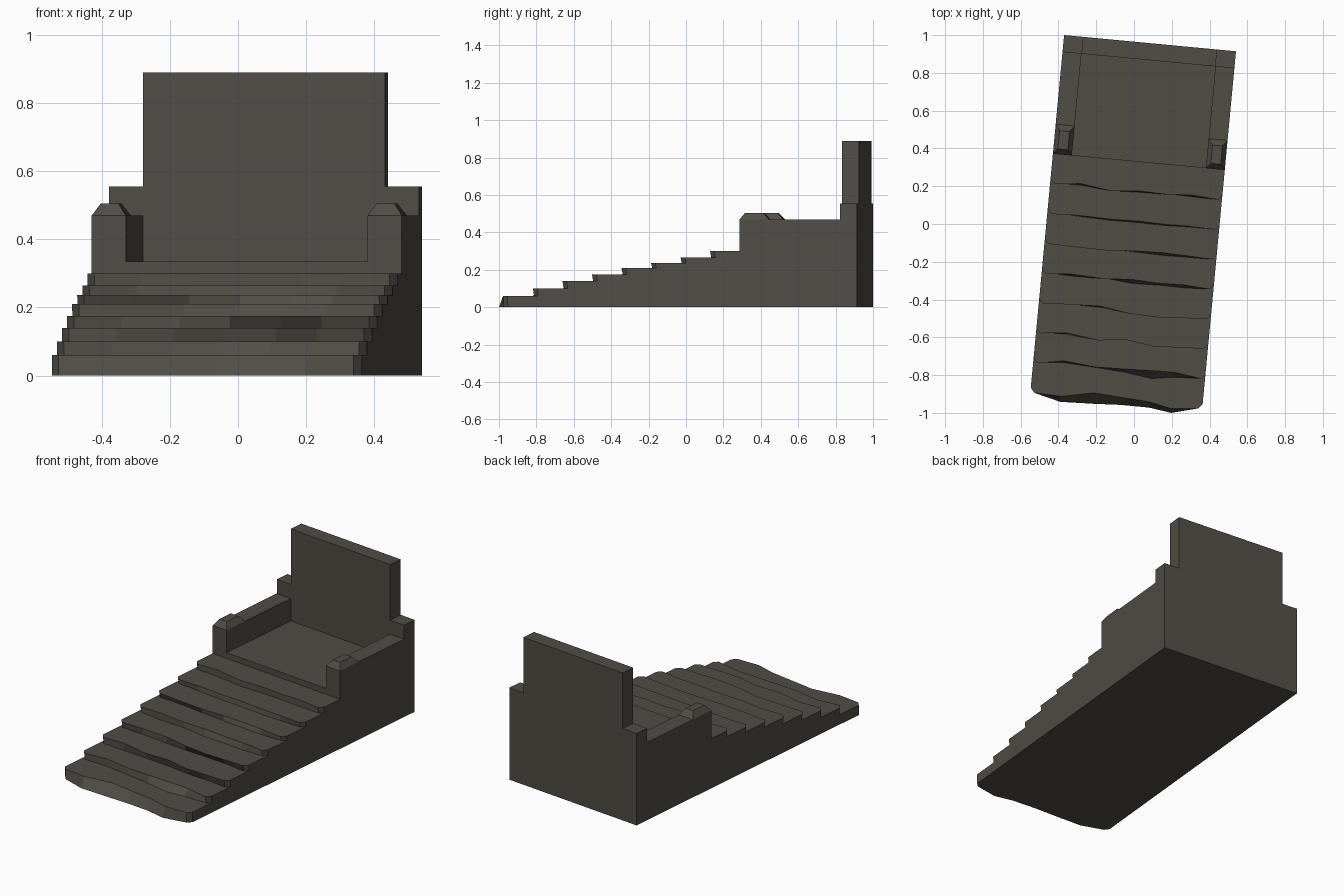
import bpy, bmesh, math

if "Cube" in bpy.data.objects:
    bpy.data.objects.remove(bpy.data.objects["Cube"])

ROT = math.radians(-5.4)      # whole model is turned slightly about z
UL, UR = -0.4625, 0.4515      # outer sides
IL, IR = -0.362, 0.351        # inner sides of the arms
VF, VW, VB = 0.33, 0.871, 0.961  # seat front, back wall front, rear

stone = bpy.data.materials.new("dark stone")
stone.diffuse_color = (0.082, 0.074, 0.061, 1)
stone.use_nodes = True
stone.node_tree.nodes["Principled BSDF"].inputs["Base Color"].default_value = stone.diffuse_color


def make(name, bm):
    bmesh.ops.recalc_face_normals(bm, faces=bm.faces)
    me = bpy.data.meshes.new(name)
    bm.to_mesh(me)
    bm.free()
    me.materials.append(stone)
    ob = bpy.data.objects.new(name, me)
    ob.rotation_euler[2] = ROT
    bpy.context.collection.objects.link(ob)
    return ob


def loft(name, a, b):
    """Closed solid between two matching outlines."""
    bm = bmesh.new()
    va = [bm.verts.new(p) for p in a]
    vb = [bm.verts.new(p) for p in b]
    n = len(a)
    bm.faces.new(va)
    bm.faces.new(vb[::-1])
    for i in range(n):
        j = (i + 1) % n
        bm.faces.new((va[i], vb[i], vb[j], va[j]))
    return make(name, bm)


def extrude_y(name, prof, y0, y1):
    return loft(name, [(x, y0, z) for x, z in prof], [(x, y1, z) for x, z in prof])


# seat with both arms (U profile)
extrude_y("seat_and_arms", [(UL, 0), (UR, 0), (UR, .47), (IR, .47), (IR, .335),
                            (IL, .335), (IL, .47), (UL, .47)], VF, VW)
# stepped backrest
extrude_y("backrest", [(UL, 0), (UR, 0), (UR, .555), (IR, .555), (IR, .89),
                       (IL, .89), (IL, .555), (UL, .555)], VW, VB)


# bevelled caps on the arm fronts
def rect(x0, x1, y0, y1, z):
    return [(x0, y0, z), (x1, y0, z), (x1, y1, z), (x0, y1, z)]


for side, x0, x1 in (("left", UL, IL), ("right", IR, UR)):
    loft(side + "_arm_cap", rect(x0, x1, VF, .487, .47),
         rect(x0 + .024, x1 - .024, VF + .028, .455, .505))

# staircase with worn, uneven step fronts
tops = [.06, .10, .14, .175, .21, .237, .265, .30]
cols = [UL, -.44, -.30, -.13, .02, .17, .29, .43, UR]
# edge wear per step: lower edge, upper edge
wear = [
    ((-34, -28, -20, -20, -37), (-5, 30, 20, 10, -15)),
    ((10, 0, -10, -30, -12), (25, 8, 12, 18, 20)),
    ((2, 5, 6, -2, 4), (16, -8, 8, -14, -6)),
    ((4, 2, 0, 6, 8), (8, 14, -10, -16, -8)),
    ((-6, 0, -14, -10, -12), (10, 2, 12, 6, 10)),
    ((4, -2, -6, -10, -8), (-4, -6, 6, 10, 6)),
    ((-4, -10, -8, -10, -6), (6, 2, 6, 2, 4)),
    ((2, -12, -6, 0, -4), (16, -8, 6, 2, 12)),
]
bm = bmesh.new()
rows = []
low = 0.0
for k, (top, pair) in enumerate(zip(tops, wear)):
    v = -0.94 + k * 0.1586
    for z, offs, shift in ((low, pair[0], .006 if k else 0), (top, pair[1], 0)):
        offs = [25, 0] + list(offs) + [0, 25]
        rows.append([bm.verts.new((x, v + shift + o / 1000, z))
                     for x, o in zip(cols, offs)])
    low = top
rows.append([bm.verts.new((x, VF, low)) for x in cols])
floor = [bm.verts.new((UL, VF, 0)), bm.verts.new((UR, VF, 0))]
for i, (a, b) in enumerate(zip(rows, rows[1:])):
    if i % 2:                                   # flat tread
        bm.faces.new(a + b[::-1])
    else:                                       # facetted riser
        for j in range(len(cols) - 1):
            bm.faces.new((a[j], a[j + 1], b[j + 1], b[j]))
bm.faces.new([r[0] for r in rows] + [floor[0]])   # left side
bm.faces.new([r[-1] for r in rows] + [floor[1]])  # right side
bm.faces.new(rows[0] + [floor[1], floor[0]])      # underside
make("staircase", bm)
